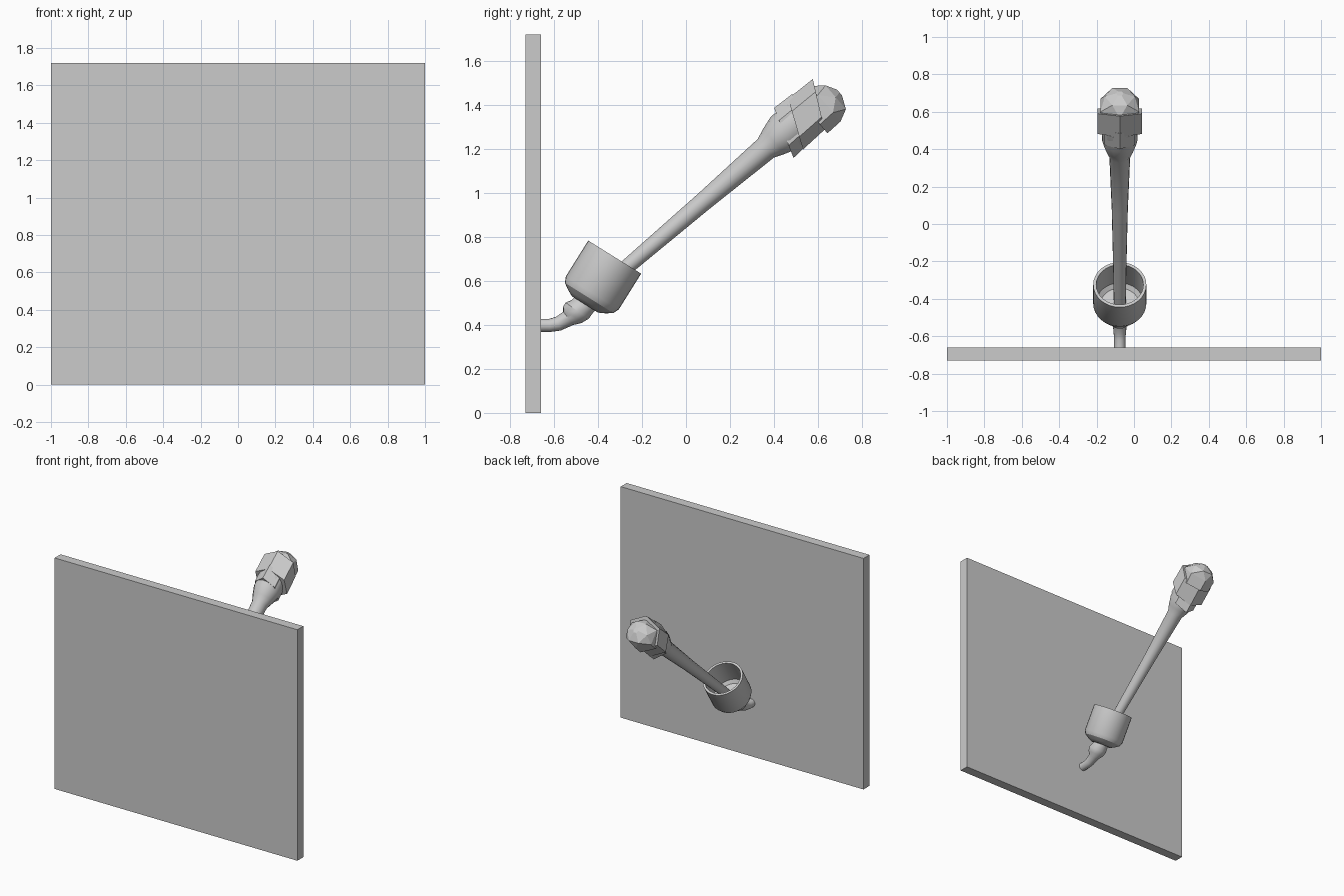
import bpy, bmesh, math
from mathutils import Vector

if "Cube" in bpy.data.objects:
    bpy.data.objects.remove(bpy.data.objects["Cube"])

X = -0.076  # torch centre line


def loft(name, rings, n, smooth=True):
    """Skin rings of (centre y, z, axis angle, half width, half height, skew, turn)."""
    bm = bmesh.new()
    loops = []
    for y, z, ang, rx, ru, skew, turn in rings:
        a = math.radians(ang)
        d = Vector((0, math.cos(a), math.sin(a)))
        u = Vector((0, -math.sin(a), math.cos(a)))
        loop = []
        for i in range(n):
            t = math.tau * (i + turn) / n
            h = ru * math.cos(t)
            loop.append(bm.verts.new(Vector((X + rx * math.sin(t), y, z)) + u * h + d * h * skew))
        loops.append(loop)
    for lo, hi in zip(loops, loops[1:]):
        for i in range(n):
            j = (i + 1) % n
            if rings[loops.index(hi)][6] != rings[loops.index(lo)][6]:
                bm.faces.new((lo[i], lo[j], hi[i]))
                bm.faces.new((lo[j], hi[j], hi[i]))
            else:
                bm.faces.new((lo[i], lo[j], hi[j], hi[i]))
    bm.faces.new(loops[0])
    bm.faces.new(loops[-1])
    bmesh.ops.recalc_face_normals(bm, faces=bm.faces)
    me = bpy.data.meshes.new(name)
    bm.to_mesh(me)
    bm.free()
    ob = bpy.data.objects.new(name, me)
    bpy.context.collection.objects.link(ob)
    if smooth:
        bpy.ops.object.select_all(action='DESELECT')
        ob.select_set(True)
        bpy.context.view_layer.objects.active = ob
        bpy.ops.object.shade_smooth_by_angle(angle=math.radians(30))
    return ob


def along(y, z, ang, profile):
    """Straight-axis rings from (distance, width, height, offset, skew, turn)."""
    c, s = math.cos(math.radians(ang)), math.sin(math.radians(ang))
    return [(y + t * c - o * s, z + t * s + o * c, ang, rx, ru, sk, tn)
            for t, rx, ru, o, sk, tn in profile]


def turned(y, z, ang, profile):
    return along(y, z, ang, [(t, r, r, 0, 0, 0) for t, r in profile])


# wall panel
bpy.ops.mesh.primitive_cube_add(size=1, location=(0, -0.695, 0.86))
wall = bpy.context.object
wall.name = "wall_panel"
wall.scale = (2, 0.07, 1.72)
bpy.ops.object.transform_apply(location=False, rotation=False, scale=True)

# curved bracket with swelling knuckle
loft("bracket", [(y, z, a, r, r, 0, 0) for y, z, a, r in (
    (-0.68, 0.398, 0, 0.03), (-0.62, 0.398, 3, 0.03), (-0.58, 0.406, 18, 0.033),
    (-0.535, 0.43, 38, 0.038), (-0.517, 0.445, 50, 0.056), (-0.495, 0.465, 55, 0.064),
    (-0.47, 0.485, 58, 0.056), (-0.45, 0.507, 58, 0.056))], 16)

# hollow cup
loft("cup", turned(-0.459, 0.493, 58, (
    (0, 0.07), (0.015, 0.1), (0.035, 0.13), (0.062, 0.142), (0.254, 0.142),
    (0.254, 0.126), (0.07, 0.126), (0.05, 0.105))), 32)

# handle with flared top
HY, HZ, HA = 0.46, 1.286, 40.5
loft("handle", turned(HY, HZ, HA, (
    (-1.16, 0.032), (-0.94, 0.035), (-0.5, 0.043), (-0.128, 0.056),
    (-0.08, 0.075), (-0.02, 0.094), (0.08, 0.095))), 16)

# slanted wrap bands
loft("lower_band", along(HY, HZ, HA, (
    (-0.02, 0.095, 0.115, 0, 0.35, 0), (0.08, 0.095, 0.11, 0, 0.4, 0))), 6, False)
loft("upper_band", along(HY, HZ, HA, (
    (0.047, 0.137, 0.11, -0.004, 0.45, 0), (0.185, 0.137, 0.105, -0.004, 0.52, 0))), 6, False)

# faceted tip
loft("faceted_tip", along(HY, HZ, HA, (
    (0.13, 0.115, 0.105, -0.025, 0, 0), (0.21, 0.12, 0.106, -0.022, 0, 0),
    (0.265, 0.08, 0.082, -0.03, 0, 0.5), (0.292, 0.02, 0.02, -0.025, 0, 0.5))), 6, False)
